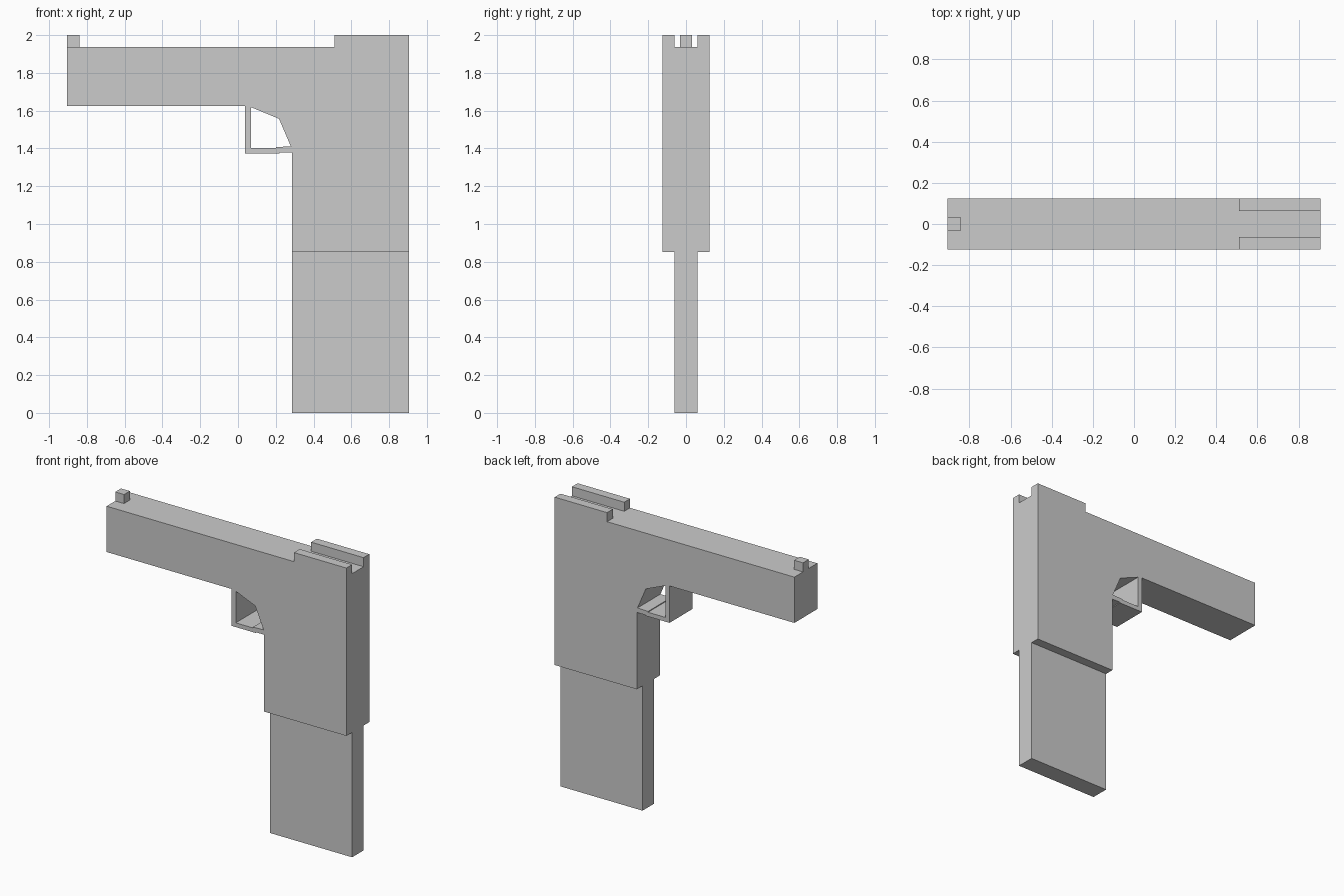
import bpy, bmesh
from mathutils import Vector

if "Cube" in bpy.data.objects:
    bpy.data.objects.remove(bpy.data.objects["Cube"])

HALF = 0.124   # half thickness of the main body
SLIM = 0.062   # half thickness of the lower grip and of the sight channel


def extrude_profile(name, loops, y0, y1):
    """Extrude closed x-z loops (first outer, then holes) from y0 to y1."""
    bm = bmesh.new()
    edges = []
    for loop in loops:
        vs = [bm.verts.new((x, y0, z)) for x, z in loop]
        edges += [bm.edges.new((vs[i - 1], vs[i])) for i in range(len(vs))]
    bmesh.ops.triangle_fill(bm, edges=edges, use_beauty=True,
                            use_dissolve=False, normal=Vector((0, -1, 0)))
    ext = bmesh.ops.extrude_face_region(bm, geom=bm.faces[:],
                                        use_keep_orig=True)
    moved = [g for g in ext["geom"] if isinstance(g, bmesh.types.BMVert)]
    bmesh.ops.translate(bm, verts=moved, vec=(0, y1 - y0, 0))
    bmesh.ops.recalc_face_normals(bm, faces=bm.faces[:])
    mesh = bpy.data.meshes.new(name)
    bm.to_mesh(mesh)
    bm.free()
    obj = bpy.data.objects.new(name, mesh)
    bpy.context.collection.objects.link(obj)
    return obj


def box(name, x0, x1, y0, y1, z0, z1):
    return extrude_profile(name, [[(x0, z0), (x1, z0), (x1, z1), (x0, z1)]],
                           y0, y1)


# Main body: barrel, finger guard and upper grip, with the guard opening
outline = [(-0.906, 1.938), (-0.906, 1.625), (0.038, 1.625), (0.038, 1.373),
           (0.22, 1.373), (0.22, 1.378), (0.285, 1.378), (0.285, 0.853),
           (0.906, 0.853), (0.906, 1.938)]
opening = [(0.07, 1.618), (0.217, 1.557), (0.28, 1.41), (0.20, 1.408),
           (0.20, 1.402), (0.07, 1.402)]
extrude_profile("body", [outline, opening], -HALF, HALF)

# Thinner lower grip
box("lower_grip", 0.285, 0.906, -SLIM, SLIM, 0.0, 0.853)

# Front sight post
box("front_sight", -0.906, -0.84, -0.031, 0.031, 1.938, 2.0)

# Pair of rear sight rails
for side, y0, y1 in (("front", -HALF, -SLIM), ("back", SLIM, HALF)):
    box("rear_rail_" + side, 0.51, 0.906, y0, y1, 1.938, 2.0)
